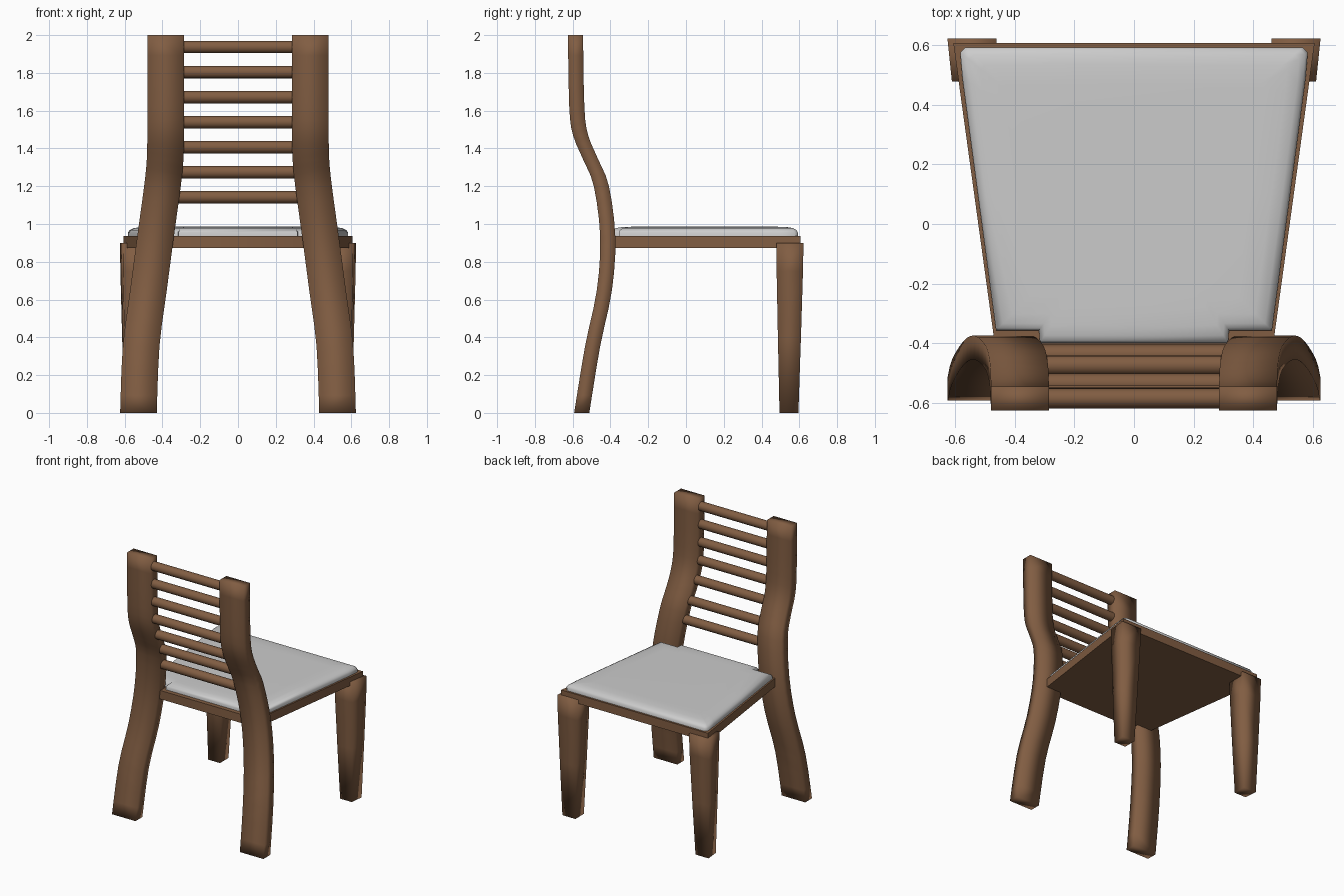
import bpy, bmesh, math

if "Cube" in bpy.data.objects:
    bpy.data.objects.remove(bpy.data.objects["Cube"])

wood = bpy.data.materials.new("brown_wood")
wood.diffuse_color = (0.22, 0.11, 0.055, 1)
wood.use_nodes = True
wood.node_tree.nodes["Principled BSDF"].inputs["Base Color"].default_value = wood.diffuse_color


def finish(name, bm, mat=wood, angle=None):
    bmesh.ops.recalc_face_normals(bm, faces=bm.faces)
    me = bpy.data.meshes.new(name)
    bm.to_mesh(me)
    bm.free()
    ob = bpy.data.objects.new(name, me)
    bpy.context.collection.objects.link(ob)
    if mat:
        me.materials.append(mat)
    bpy.context.view_layer.objects.active = ob
    ob.select_set(True)
    if angle is None:
        bpy.ops.object.shade_smooth()
    else:
        bpy.ops.object.shade_smooth_by_angle(angle=math.radians(angle))
    ob.select_set(False)
    return ob


def loft(name, rings, mat=wood, angle=None):
    """Skin a list of point rings and cap both ends."""
    bm = bmesh.new()
    vs = [[bm.verts.new(p) for p in r] for r in rings]
    n = len(vs[0])
    for a, b in zip(vs, vs[1:]):
        for i in range(n):
            j = (i + 1) % n
            bm.faces.new((a[i], a[j], b[j], b[i]))
    bm.faces.new(vs[0][::-1])
    bm.faces.new(vs[-1])
    return finish(name, bm, mat, angle)


def smooth_path(pts, steps=3):
    """Catmull-Rom interpolation of the control points."""
    out = []
    p = [pts[0]] + pts + [pts[-1]]
    for a, b, c, d in zip(p, p[1:], p[2:], p[3:]):
        for s in range(steps):
            t = s / steps
            out.append(tuple(0.5 * (2 * q + (r - o) * t + (2 * o - 5 * q + 4 * r - u) * t * t
                                    + (3 * q - o - 3 * r + u) * t ** 3)
                             for o, q, r, u in zip(a, b, c, d)))
    return out + [pts[-1]]


# Back posts: centre line as (x, y, z)
path = smooth_path([(.527, -.552, 0), (.513, -.495, .35), (.474, -.432, .65), (.437, -.414, .93),
                    (.40, -.448, 1.2), (.386, -.504, 1.34), (.383, -.558, 1.47),
                    (.382, -.578, 1.62), (.382, -.585, 2)])
for side, s in (("left", -1), ("right", 1)):
    w, d = .097, .04
    loft("back_post_" + side,
         [[(s * (x + i * w), y + j * d, z) for i, j in ((-1, -1), (1, -1), (1, 1), (-1, 1))]
          for x, y, z in path])

    # Front legs: tapered, outer side follows the seat edge
    bottom = [(.495, .495), (.592, .495), (.602, .595), (.495, .595)]
    top = [(.46, .478), (.61, .478), (.625, .622), (.46, .622)]
    rings = []
    for t, z in ((0, 0), (.5, .4), (.9, .75), (1, .9)):
        rings.append([(s * (a + (c - a) * t), b + (e - b) * t, z)
                      for (a, b), (c, e) in zip(bottom, top)])
    loft("front_leg_" + side, rings)

# Back slats follow the posts
for k in range(7):
    z = 1.142 + k * .1325
    a, b = next((a, b) for a, b in zip(path, path[1:]) if a[2] <= z <= b[2])
    t = (z - a[2]) / (b[2] - a[2])
    x, y = a[0] + (b[0] - a[0]) * t, a[1] + (b[1] - a[1]) * t
    x -= .085
    ring = [(math.cos(i * math.pi / 8) * .033, math.sin(i * math.pi / 8) * .033) for i in range(16)]
    loft("back_slat_%d" % (k + 1), [[(px, y + u, z + v) for u, v in ring] for px in (-x, x)], angle=40)

# Seat frame: tapered board
outline = [(-.47, -.375), (-.37, -.43), (.37, -.43), (.47, -.375), (.605, .606), (-.605, .606)]
loft("seat_frame", [[(x, y, z) for x, y in outline] for z in (.872, .936)], angle=30)

# Cushion: notched round the posts, softly domed
half = [(.315, -.398), (.318, -.356), (.462, -.356), (.523, .1), (.575, .49), (.582, .575), (.565, .592)]
outline = half + [(-x, y) for x, y in reversed(half)]
rings = []
for sc, z in ((1, .93), (1, .955), (.985, .968), (.95, .978), (.88, .984), (.75, .986)):
    rings.append([(x * sc, .1 + (y - .1) * sc, z) for x, y in outline])
loft("seat_cushion", rings, None, 50)
